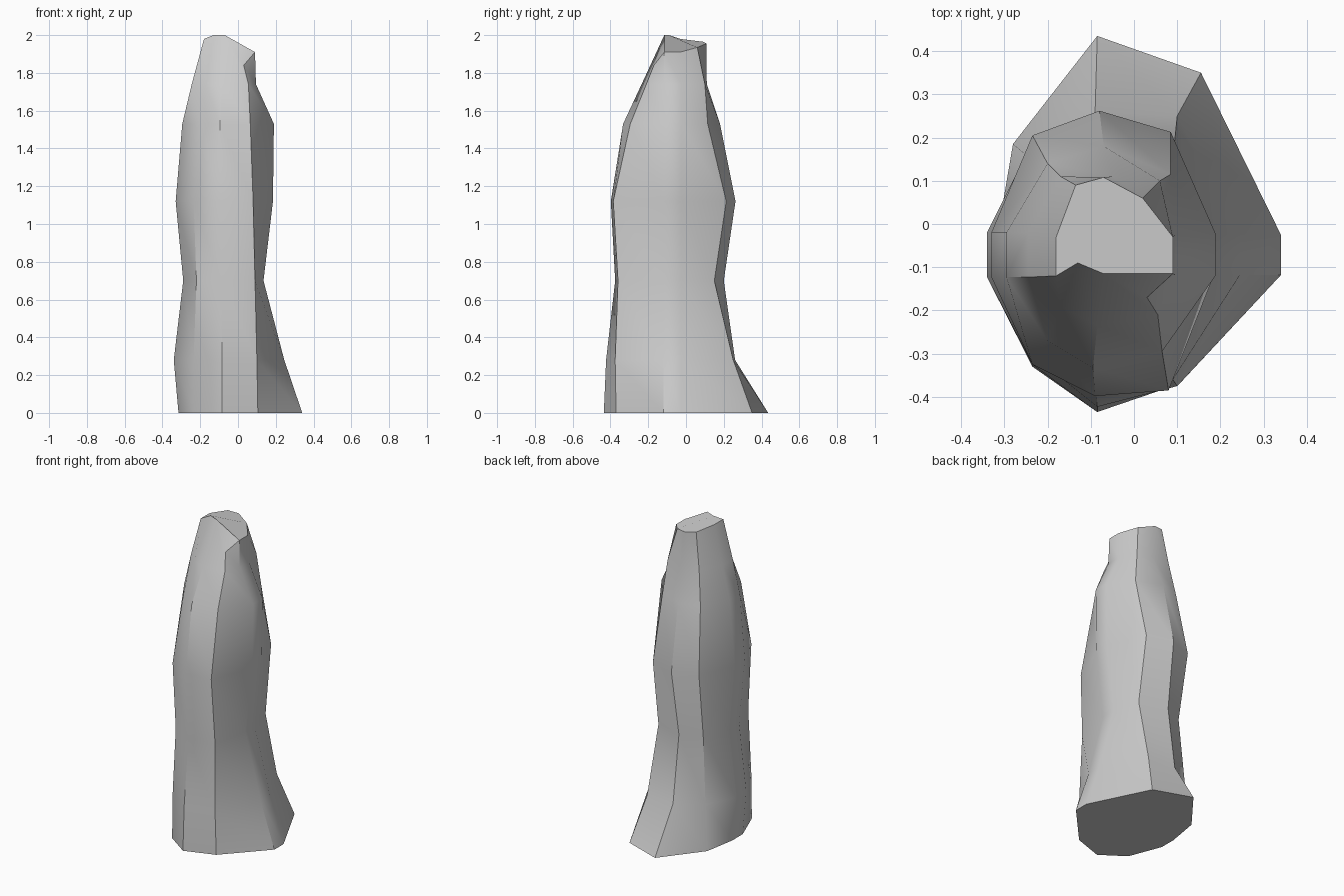
import bpy, bmesh

# Shared ring heights below the sloping broken top
LEVELS = [0, 0.28, 0.70, 1.12, 1.53, 1.74]


def straight(xs, y):
    """Vertical ridge that keeps one depth while its x changes."""
    return [(x, y) for x in xs]


def ridge(xs, ys):
    return list(zip(xs, ys))


right = [0.34, 0.245, 0.135, 0.185, 0.19, 0.095]
left = [-0.315, -0.34, -0.29, -0.33, -0.295, -0.245]

# Ridges running up the rock, each with its top point, clockwise from the back
columns = [
    (ridge([-0.085, -0.09, -0.09, -0.08, -0.07, -0.05],
           [0.435, 0.26, 0.20, 0.262, 0.18, 0.11]), (-0.07, 0.108, 1.955)),
    (ridge([0.155, 0.10, 0.09, 0.085, 0.085, 0.06],
           [0.35, 0.25, 0.15, 0.213, 0.115, 0.10]), (0.02, 0.06, 1.935)),
    (straight(right, -0.025), (0.09, -0.03, 1.91)),
    (straight(right, -0.118), (0.09, -0.115, 1.91)),
    (ridge([0.105, 0.10, 0.09, 0.08, 0.065, 0.055],
           [-0.37, -0.375, -0.36, -0.385, -0.295, -0.21]), (0.03, -0.17, 1.84)),
    (ridge([-0.085, -0.085, -0.088, -0.09, -0.095, -0.085],
           [-0.435, -0.423, -0.375, -0.398, -0.333, -0.235]), (-0.07, -0.115, 2.0)),
    (ridge([-0.235, -0.235, -0.22, -0.235, -0.20, -0.17],
           [-0.33, -0.325, -0.315, -0.325, -0.27, -0.19]), (-0.13, -0.09, 2.0)),
    (straight(left, -0.123), (-0.18, -0.12, 1.98)),
    (straight(left, -0.02), (-0.18, -0.03, 1.98)),
    (ridge([-0.28, -0.25, -0.22, -0.235, -0.20, -0.17],
           [0.185, 0.16, 0.14, 0.205, 0.14, 0.11]), (-0.135, 0.09, 1.965)),
]

# Rock pillar: loft the ridges together
bm = bmesh.new()
grid = [[bm.verts.new((x, y, z)) for (x, y), z in zip(pts, LEVELS)] + [bm.verts.new(top)]
        for pts, top in columns]
n = len(grid)
for i in range(n):
    a, b = grid[i], grid[(i + 1) % n]
    for k in range(len(LEVELS)):
        bm.faces.new((a[k], a[k + 1], b[k + 1], b[k]))

# Flat base, chipped front corner and sloping top
bm.faces.new([c[0] for c in grid])
tops = [c[-1] for c in grid]
bm.faces.new((tops[3], tops[4], tops[5]))
bm.faces.new(tops[:4] + tops[5:])
bmesh.ops.recalc_face_normals(bm, faces=bm.faces)

mesh = bpy.data.meshes.new("rock_pillar")
bm.to_mesh(mesh)
bm.free()
rock = bpy.data.objects.new("rock_pillar", mesh)
bpy.context.collection.objects.link(rock)

# Soft faces with sharp ridges
bpy.context.view_layer.objects.active = rock
rock.select_set(True)
bpy.ops.object.shade_smooth_by_angle(angle=0.6)
